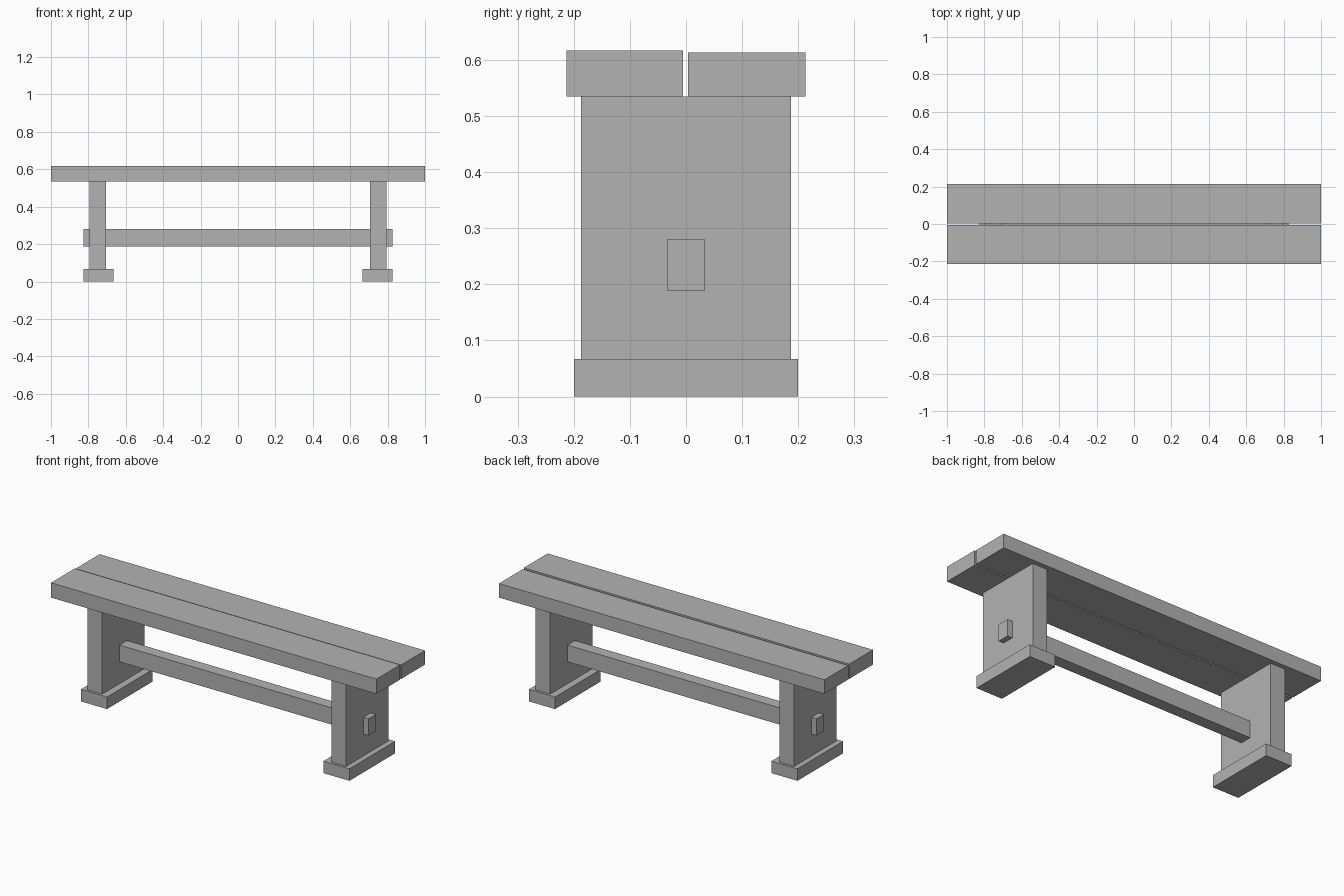
import bpy

if "Cube" in bpy.data.objects:
    bpy.data.objects.remove(bpy.data.objects["Cube"])

wood = bpy.data.materials.new("plain grey")
wood.diffuse_color = (0.45, 0.45, 0.45, 1)
wood.use_nodes = True
wood.node_tree.nodes["Principled BSDF"].inputs["Base Color"].default_value = wood.diffuse_color


def box(name, x, y, z):
    """Box spanning the given (min, max) ranges."""
    bpy.ops.mesh.primitive_cube_add(size=1, location=[(a + b) / 2 for a, b in (x, y, z)])
    ob = bpy.context.object
    ob.name = name
    ob.scale = [b - a for a, b in (x, y, z)]
    bpy.ops.object.transform_apply(location=False, rotation=False, scale=True)
    ob.data.materials.append(wood)
    return ob


# Two seat planks with a narrow gap; the back one is slightly thinner
box("front_seat_plank", (-1, 1), (-0.213, -0.005), (0.535, 0.617))
box("back_seat_plank", (-1, 1), (0.004, 0.213), (0.535, 0.613))

# Slab leg and foot at each end
for side, s in (("left", -1), ("right", 1)):
    box(side + "_leg", sorted((s * 0.705, s * 0.795)), (-0.187, 0.187), (0.067, 0.535))
    box(side + "_foot", sorted((s * 0.665, s * 0.825)), (-0.2, 0.2), (0, 0.067))

# Stretcher running through both legs, ends showing as tenons
box("stretcher", (-0.825, 0.825), (-0.033, 0.033), (0.188, 0.281))
